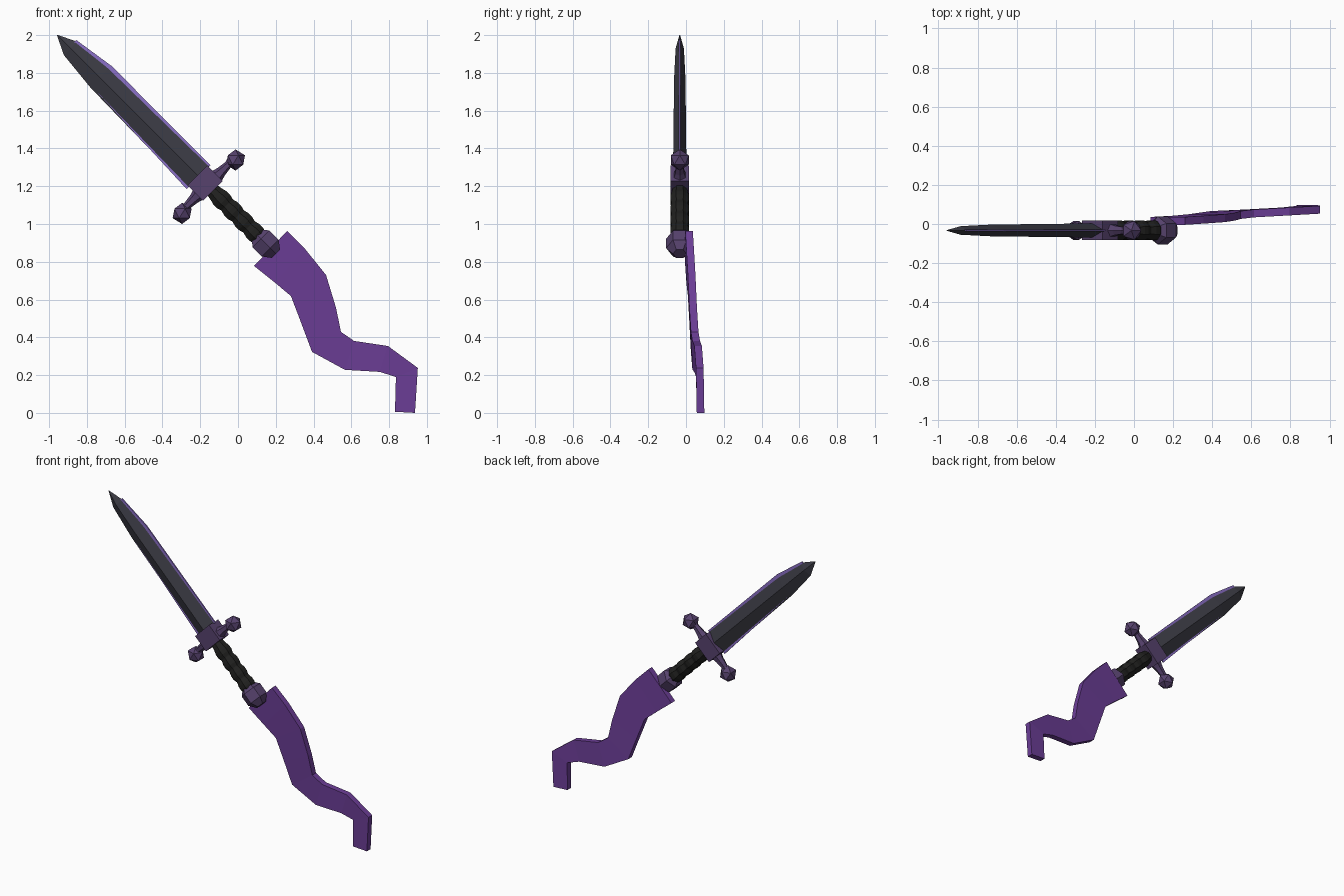
import bpy, bmesh, math
from mathutils import Vector, Matrix

if "Cube" in bpy.data.objects:
    bpy.data.objects.remove(bpy.data.objects["Cube"])

R = math.sqrt(0.5)


def material(name, rgb):
    m = bpy.data.materials.new(name)
    m.diffuse_color = (*rgb, 1)
    m.use_nodes = True
    m.node_tree.nodes["Principled BSDF"].inputs["Base Color"].default_value = m.diffuse_color
    return m


STEEL = material("dark_steel", (0.045, 0.045, 0.06))
LILAC = material("lilac", (0.26, 0.16, 0.58))
PLUM = material("plum_metal", (0.095, 0.055, 0.155))
BLACK = material("black_leather", (0.015, 0.015, 0.014))
PURPLE = material("purple_cloth", (0.15, 0.048, 0.31))


def dagger(u, v, w):
    """u runs from blade tip to pommel, v across the guard, w front to back."""
    return Vector((-0.957 + (u + v) * R, -0.033 + w, 2 + (v - u) * R))


def finish(name, bm, mat):
    bmesh.ops.recalc_face_normals(bm, faces=bm.faces)
    me = bpy.data.meshes.new(name)
    bm.to_mesh(me)
    bm.free()
    me.materials.append(mat)
    ob = bpy.data.objects.new(name, me)
    bpy.context.collection.objects.link(ob)
    return ob


def loft(name, rings, mat):
    """Skin a list of equal-length point rings and cap the ends."""
    bm = bmesh.new()
    rows = [[bm.verts.new(p) for p in ring] for ring in rings]
    n = len(rows[0])
    for a, b in zip(rows, rows[1:]):
        for i in range(n):
            j = (i + 1) % n
            bm.faces.new((a[i], a[j], b[j], b[i]))
    bm.faces.new(rows[0])
    bm.faces.new(rows[-1])
    return finish(name, bm, mat)


def lathe(name, profile, sides, mat):
    """Revolve (u, radius) pairs about the dagger axis."""
    angles = [2 * math.pi * (i + 0.5) / sides for i in range(sides)]
    return loft(name, [[dagger(u, r * math.cos(a), r * math.sin(a)) for a in angles]
                       for u, r in profile], mat)


# Blade: diamond section of (u, lower edge, upper edge, half thickness)
blade = [(0.0, -0.002, 0.002, 0.002), (0.10, -0.050, 0.050, 0.022),
         (0.32, -0.072, 0.076, 0.030), (1.06, -0.086, 0.086, 0.036)]
loft("blade", [[dagger(u, lo, 0), dagger(u, 0, -t), dagger(u, hi, 0), dagger(u, 0, t)]
               for u, lo, hi, t in blade], STEEL)

# Slightly skewed thin inner blade that shows along the edges
inner = [(0.09, -0.03, 0.053), (0.32, -0.062, 0.088), (1.06, -0.092, 0.086)]
loft("inner_blade", [[dagger(u, v, w) for v, w in
                      ((lo, -0.004), (hi, -0.004), (hi, 0.004), (lo, 0.004))]
                     for u, lo, hi in inner], LILAC)

# Guard block
loft("guard_block", [[dagger(u, v, w) for v, w in
                      ((-0.074, -0.05), (0.074, -0.05), (0.074, 0.05), (-0.074, 0.05))]
                     for u in (1.05, 1.165)], PLUM)

# Guard arms and faceted end balls, one pair on each side
for side, label in ((1, "upper"), (-1, "lower")):
    arm = [(0.06, 0.040), (0.10, 0.028), (0.155, 0.020), (0.185, 0.030)]
    loft(label + "_guard_arm",
         [[dagger(1.125 + r * math.cos(k * math.pi / 3), side * v, r * math.sin(k * math.pi / 3))
           for k in range(6)] for v, r in arm], PLUM)
    bm = bmesh.new()
    bmesh.ops.create_icosphere(bm, subdivisions=1, radius=0.056,
                               matrix=Matrix.Translation(dagger(1.135, side * 0.2, 0)))
    finish(label + "_guard_ball", bm, PLUM)

# Ribbed grip
grip = [(1.16, 0.040)]
for k in range(4):
    u = 1.195 + k * 0.082
    grip += [(u, 0.047), (u + 0.025, 0.054), (u + 0.05, 0.054), (u + 0.075, 0.046)]
lathe("grip", grip, 8, BLACK)

# Faceted pommel
lathe("pommel", [(1.488, 0.038), (1.525, 0.072), (1.595, 0.072), (1.637, 0.036)], 6, PLUM)

# Ribbon: (upper x, z, lower x, z, centre y) sections
ribbon = [(0.26, 0.963, 0.085, 0.778, 0.016), (0.355, 0.868, 0.195, 0.69, 0.022),
          (0.466, 0.73, 0.28, 0.619, 0.030), (0.519, 0.556, 0.335, 0.475, 0.038),
          (0.545, 0.429, 0.392, 0.323, 0.046), (0.614, 0.381, 0.566, 0.228, 0.054),
          (0.794, 0.354, 0.751, 0.217, 0.064), (0.952, 0.238, 0.836, 0.19, 0.073),
          (0.937, 0.0, 0.831, 0.006, 0.077)]
H = 0.02
loft("ribbon", [[Vector((x1, y - H, z1)), Vector((x2, y - H, z2)),
                 Vector((x2, y + H, z2)), Vector((x1, y + H, z1))]
                for x1, z1, x2, z2, y in ribbon], PURPLE)
